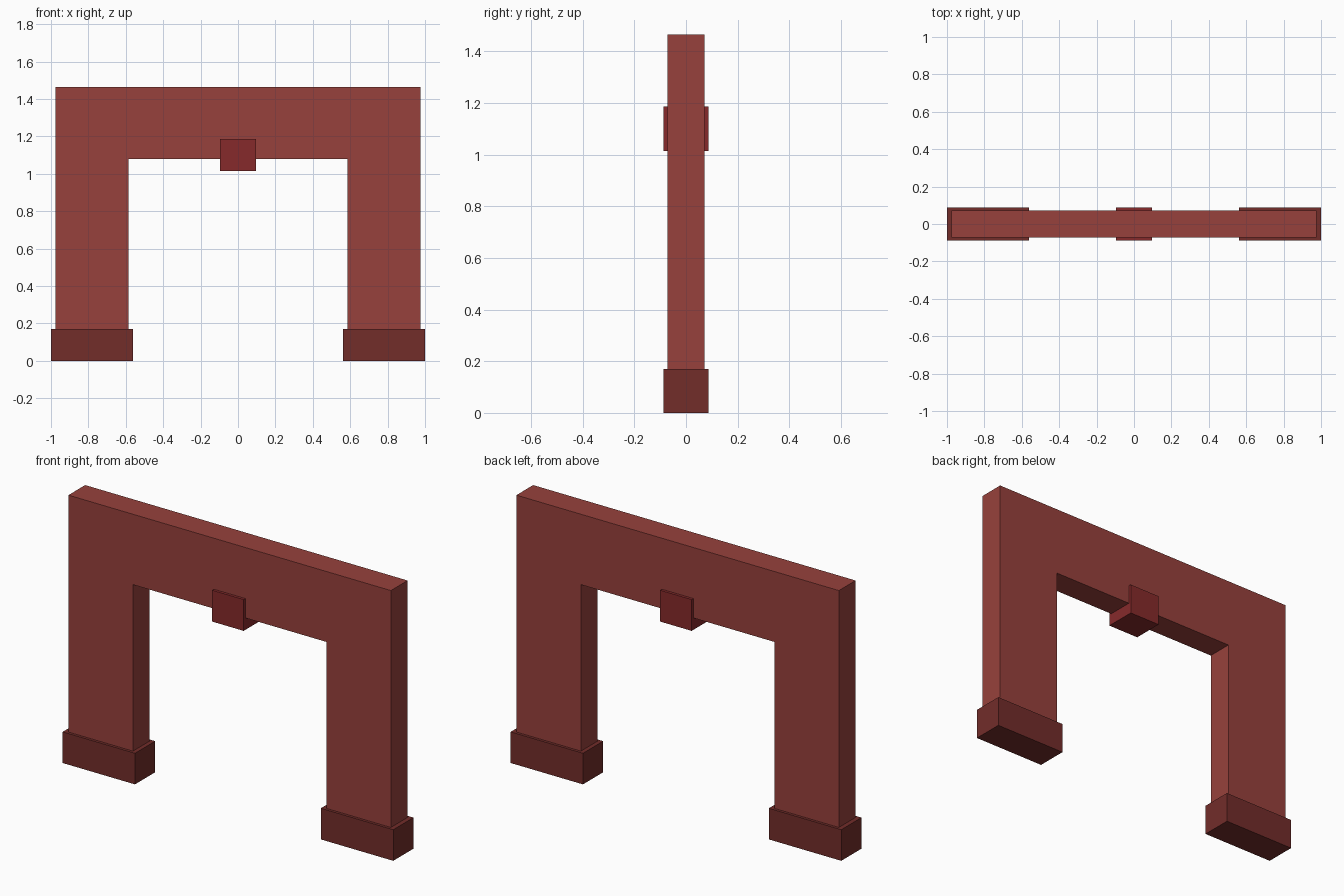
import bpy
import bmesh

if "Cube" in bpy.data.objects:
    bpy.data.objects.remove(bpy.data.objects["Cube"])


def material(name, color):
    mat = bpy.data.materials.new(name)
    mat.diffuse_color = (*color, 1.0)
    mat.use_nodes = True
    mat.node_tree.nodes["Principled BSDF"].inputs["Base Color"].default_value = mat.diffuse_color
    return mat


def extruded(name, profile, half_depth, mat):
    """Extrude an x-z outline symmetrically along y."""
    bm = bmesh.new()
    face = bm.faces.new([bm.verts.new((x, -half_depth, z)) for x, z in profile])
    result = bmesh.ops.extrude_face_region(bm, geom=[face])
    verts = [v for v in result["geom"] if isinstance(v, bmesh.types.BMVert)]
    bmesh.ops.translate(bm, verts=verts, vec=(0, 2 * half_depth, 0))
    bmesh.ops.recalc_face_normals(bm, faces=bm.faces)
    mesh = bpy.data.meshes.new(name)
    bm.to_mesh(mesh)
    bm.free()
    mesh.materials.append(mat)
    obj = bpy.data.objects.new(name, mesh)
    bpy.context.collection.objects.link(obj)
    return obj


def block(name, x0, x1, z0, z1, half_depth, mat):
    return extruded(name, [(x0, z0), (x1, z0), (x1, z1), (x0, z1)], half_depth, mat)


frame_red = material("frame_red", (0.31, 0.053, 0.045))
base_red = material("base_red", (0.17, 0.026, 0.023))
key_red = material("key_red", (0.24, 0.023, 0.024))

# Gate frame: two pillars and lintel as one outline, feet seated inside the plinths
half = [(0.975, 0.01), (0.975, 1.465)]
inner = [(0.585, 1.08), (0.585, 0.01)]
outline = half + [(-x, z) for x, z in reversed(half)]
outline += [(-x, z) for x, z in reversed(inner)] + inner
extruded("gate_frame", outline, 0.072, frame_red)

# Plinths under the pillars
block("plinth_right", 0.562, 1.0, 0.0, 0.17, 0.087, base_red)
block("plinth_left", -1.0, -0.562, 0.0, 0.17, 0.087, base_red)

# Keystone hanging through the middle of the lintel
block("keystone", -0.095, 0.095, 1.015, 1.186, 0.087, key_red)
